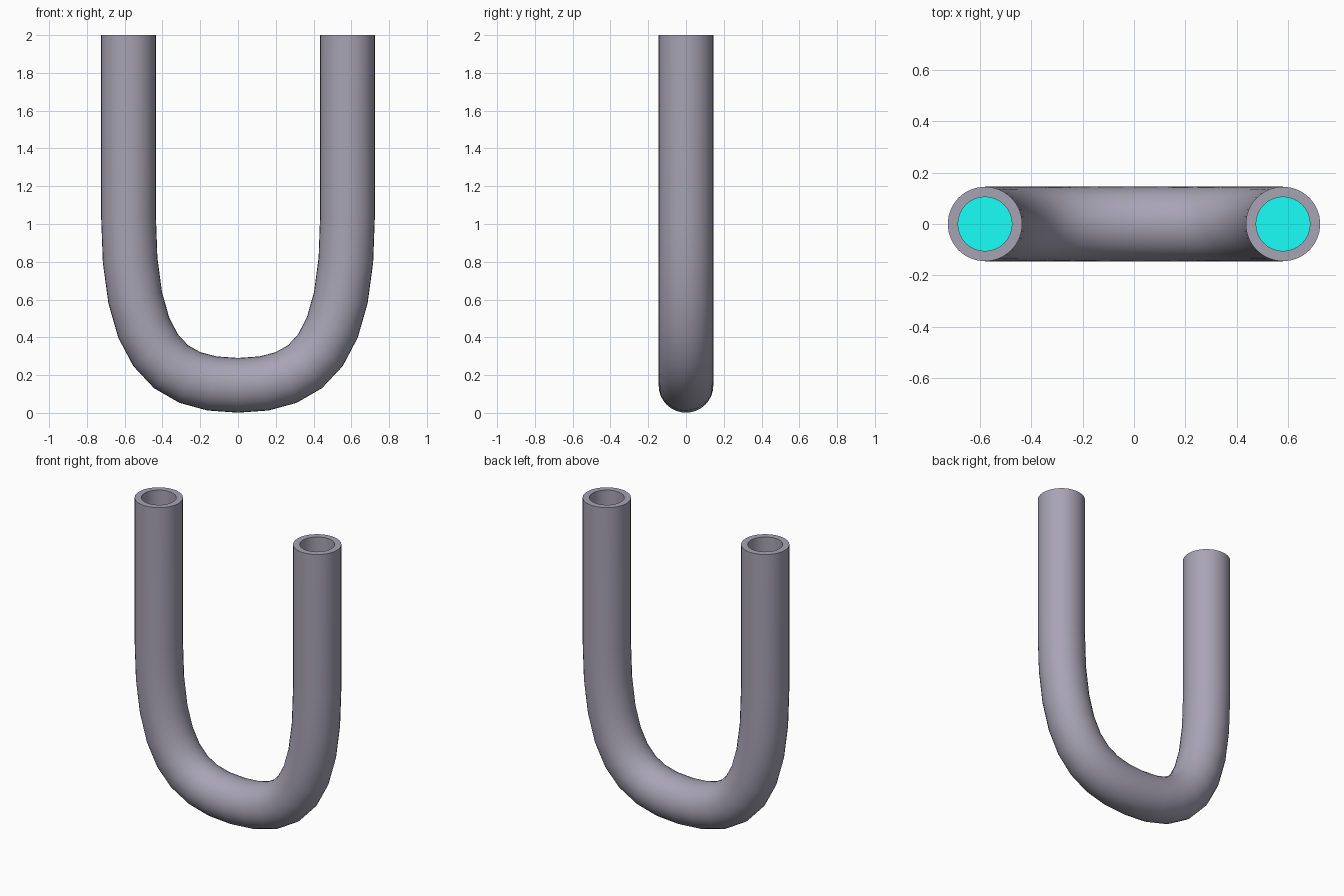
import bpy, bmesh, math
from mathutils import Vector

if "Cube" in bpy.data.objects:
    bpy.data.objects.remove(bpy.data.objects["Cube"])

SIDES = 32
R_OUT, R_IN = 0.145, 0.105
LEG_X, TOP, LIP_DEPTH, BEND = 0.58, 2.0, 0.3, 8


def material(name, colour):
    mat = bpy.data.materials.new(name)
    mat.diffuse_color = (*colour, 1)
    mat.use_nodes = True
    mat.node_tree.nodes["Principled BSDF"].inputs["Base Color"].default_value = mat.diffuse_color
    return mat


def make_object(name, bm, mat):
    mesh = bpy.data.meshes.new(name)
    bm.to_mesh(mesh)
    bm.free()
    mesh.materials.append(mat)
    obj = bpy.data.objects.new(name, mesh)
    bpy.context.collection.objects.link(obj)
    return obj


def bezier(p0, p1, p2, p3, t):
    s = 1 - t
    return s**3 * p0 + 3 * s * s * t * p1 + 3 * s * t * t * p2 + t**3 * p3


# Left half of the centre line: straight leg, then the bend to the bottom
pts = [Vector((-LEG_X, 0, 1.05)), Vector((-LEG_X, 0, 0.34)),
       Vector((-0.39, 0, 0.146)), Vector((0, 0, 0.146))]
half = [Vector((-LEG_X, 0, TOP))]
half += [bezier(*pts, i / BEND) for i in range(BEND + 1)]
path = half + [Vector((-p.x, 0, p.z)) for p in reversed(half[:-1])]

# Rings as (centre, tangent, radius)
rings = []
for i, p in enumerate(path):
    if i in (0, len(path) - 1):
        tangent = Vector((0, 0, -1 if i == 0 else 1))
    else:
        tangent = ((p - path[i - 1]).normalized()
                   + (path[i + 1] - p).normalized()).normalized()
    rings.append((p, tangent, R_OUT))


# Both open ends: flat rim turning into an inner wall down to the liquid
def lip(x, direction):
    t = Vector((0, 0, direction))
    return [(Vector((x, 0, TOP - LIP_DEPTH)), t, R_IN),
            (Vector((x, 0, TOP)), t, R_IN)]


rings = lip(-LEG_X, -1) + rings + lip(LEG_X, 1)[::-1]

# Skin the rings into one continuous tube
bm = bmesh.new()
loops = []
for centre, t, radius in rings:
    normal = Vector((t.z, 0, -t.x))
    loop = []
    for j in range(SIDES):
        a = 2 * math.pi * j / SIDES
        offset = normal * math.cos(a) + Vector((0, 1, 0)) * math.sin(a)
        loop.append(bm.verts.new(centre + offset * radius))
    loops.append(loop)
for a, b in zip(loops, loops[1:]):
    for j in range(SIDES):
        k = (j + 1) % SIDES
        bm.faces.new((a[j], a[k], b[k], b[j]))
tube = make_object("u_tube", bm, material("tube_grey", (0.39, 0.37, 0.46)))
bpy.context.view_layer.objects.active = tube
tube.select_set(True)
bpy.ops.object.shade_smooth_by_angle(angle=math.radians(35))

# Liquid surface inside each leg
liquid = material("liquid_cyan", (0.01, 1.0, 0.95))
for side, x in (("left", -LEG_X), ("right", LEG_X)):
    bm = bmesh.new()
    ring = [bm.verts.new((x + R_IN * math.cos(2 * math.pi * j / SIDES),
                          R_IN * math.sin(2 * math.pi * j / SIDES),
                          TOP - LIP_DEPTH)) for j in range(SIDES)]
    bm.faces.new(ring)
    make_object(f"liquid_surface_{side}", bm, liquid)
